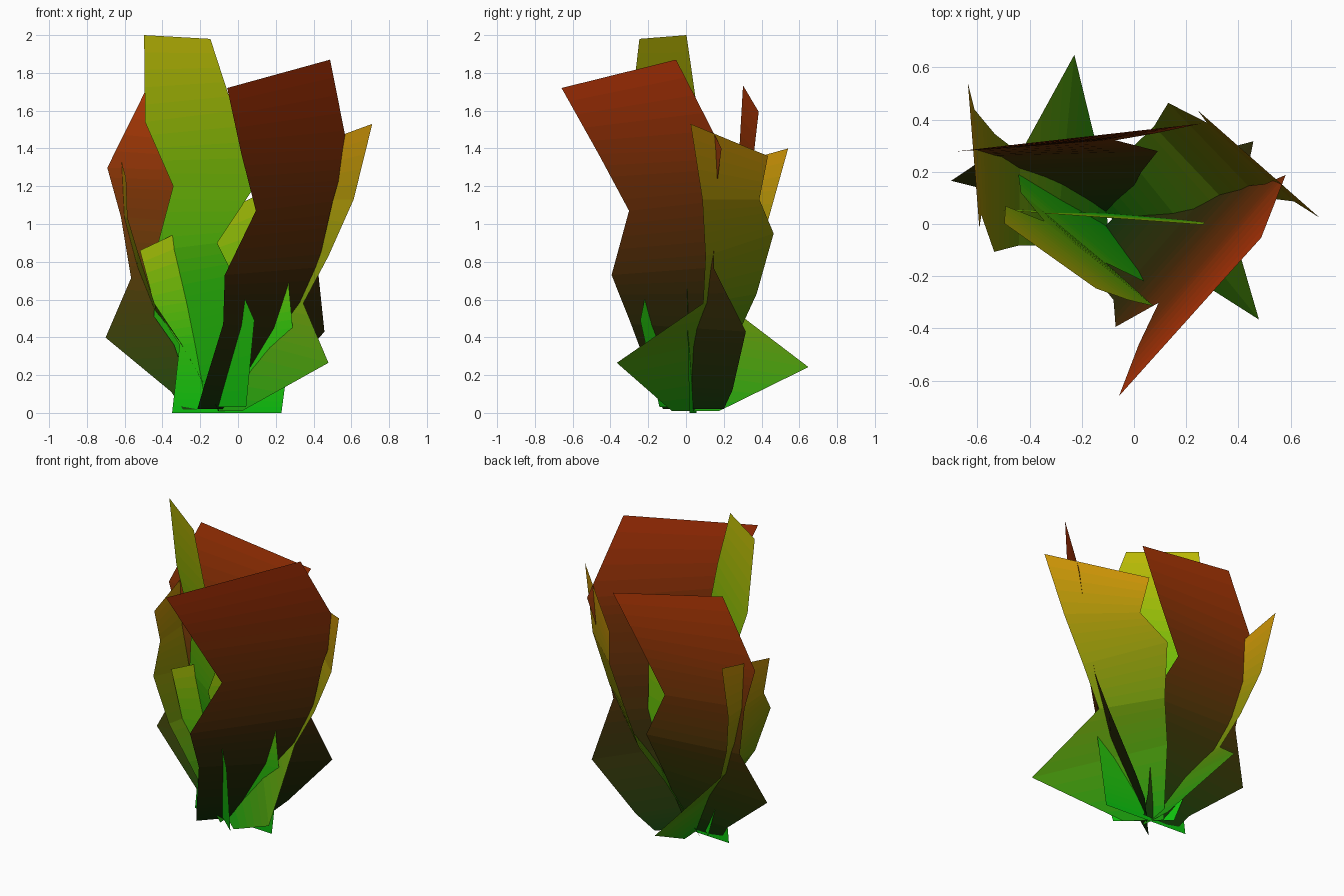
import bpy, bmesh
from mathutils import Vector

if "Cube" in bpy.data.objects:
    bpy.data.objects.remove(bpy.data.objects["Cube"])

BASE = Vector((-0.10, 0.03, 0))   # common root of all the blades
BANDS = 5                         # colour bands per outline row

# Outline rows from base to tip: (left offset, left height, right offset, right height)
BROAD = [(-.19, .02, .25, .02), (-.20, .15, .355, .12), (-.22, .47, .59, .43),
         (-.29, .73, .44, .77), (-.11, 1.07, .50, 1.12), (-.28, 1.37, .58, 1.40),
         (-.475, 1.72, .34, 1.87)]
FLARED = [(-.08, .01, .16, .01), (-.11, .40, .695, .265), (-.10, .63, .29, .58),
          (-.12, .95, .38, .83), (.04, 1.13, .49, 1.13), (-.015, 1.36, .605, 1.53)]
TALL = [(-.14, .03, .22, .03), (-.25, .36, .32, .49), (-.37, .51, .26, .62),
        (-.31, .86, .11, .90), (-.17, 1.20, .36, 1.18), (-.32, 1.54, .27, 1.60),
        (-.28, 2.0, .148, 1.98)]
SHORT = [(-.25, 0, .33, 0), (-.23, .18, .35, .15), (-.21, .36, .39, .45),
         (-.34, .56, .37, .67), (-.42, .86, .37, 1.23)]

# How far each blade leans outward at a given height
LEAN_BROAD = [(0, .01), (.13, .07), (.43, .22), (.75, .31), (1.1, .37), (1.4, .415), (1.87, .505)]
LEAN_BACK = [(0, .01), (.14, .06), (.46, .16), (.76, .245), (1.08, .285), (1.85, .31)]
LEAN_FLARED = [(0, 0), (.26, .09), (.42, .24), (.62, .37), (.88, .46), (1.13, .52), (1.53, .54)]
LEAN_TALL = [(0, .03), (.5, .09), (.9, .145), (1.2, .165), (1.54, .205), (2, .255)]
LEAN_SHORT = [(0, -.01), (1.3, .01)]

# Colour ramps, base to tip
RED = [(.003, .03, .002), (.035, .022, .002), (.17, .028, .002), (.50, .035, .002)]
GREEN_RED = [(.004, .06, .003), (.05, .04, .002), (.21, .035, .002), (.54, .045, .002)]
ORANGE = [(.003, .34, .004), (.10, .27, .003), (.30, .27, .002), (.66, .29, .002)]
YELLOW = [(.002, .52, .004), (.025, .50, .003), (.20, .50, .002), (.54, .50, .002)]


def lean_at(curve, z):
    for (z0, n0), (z1, n1) in zip(curve, curve[1:]):
        if z <= z1:
            return n0 + (n1 - n0) * (z - z0) / (z1 - z0)
    return curve[-1][1]


def ramp_at(ramp, t):
    f = min(t, .9999) * (len(ramp) - 1)
    i = int(f)
    return Vector(ramp[i]).lerp(Vector(ramp[i + 1]), f - i)


def blade(name, rows, lean, ramp, across, outward,
          width=1, shift=0, height=1, reach=1, foot=1, twist=0):
    w = Vector((*across, 0)).normalized()
    n = Vector((*outward, 0)).normalized()

    def place(u, z):
        k = foot if z < .2 else 1      # narrower foot
        out = lean_at(lean, z) * reach - twist * u * z
        p = BASE + w * (u * width + shift) * k + n * out
        p.z = z * height
        return p

    edges = [(place(a, b), place(c, d)) for a, b, c, d in rows]
    steps = [edges[0]]
    for (l0, r0), (l1, r1) in zip(edges, edges[1:]):
        for k in range(1, BANDS + 1):
            steps.append((l0.lerp(l1, k / BANDS), r0.lerp(r1, k / BANDS)))
    top = max(edges[-1][0].z, edges[-1][1].z)

    me = bpy.data.meshes.new(name)
    bm = bmesh.new()
    verts = [(bm.verts.new(l), bm.verts.new(r)) for l, r in steps]
    for i, (lo, hi) in enumerate(zip(verts, verts[1:])):
        f = bm.faces.new((lo[0], lo[1], hi[1], hi[0]))
        f.material_index = i
        t = sum(v.co.z for v in f.verts) / 4 / top
        mat = bpy.data.materials.new(f"{name}_band_{i}")
        mat.diffuse_color = (*ramp_at(ramp, t), 1)
        mat.use_nodes = True
        mat.node_tree.nodes["Principled BSDF"].inputs["Base Color"].default_value = mat.diffuse_color
        me.materials.append(mat)
    bm.to_mesh(me)
    bm.free()
    ob = bpy.data.objects.new(name, me)
    bpy.context.collection.objects.link(ob)
    return ob


# Two broad red blades
blade("red_blade_front", BROAD, LEAN_BROAD, RED, (.68, .73), (.73, -.68), twist=.03)
blade("red_blade_back", BROAD, LEAN_BACK, GREEN_RED, (-1, 0), (0, 1),
      width=.9, shift=.07, height=.927, foot=.65, twist=.06)

# Two flared orange blades
blade("orange_blade_right", FLARED, LEAN_FLARED, ORANGE, (.74, -.67), (.67, .74))
blade("orange_blade_left", FLARED, LEAN_FLARED, ORANGE, (-.065, 1), (-1, -.065),
      width=.9, height=.915, reach=.93)

# Tall and short yellow-green blades
blade("tall_yellow_blade", TALL, LEAN_TALL, YELLOW, (.75, -.66), (-.66, -.75), twist=.05)
blade("short_yellow_blade", SHORT, LEAN_SHORT, YELLOW, (1, -.065), (-.065, -1))
